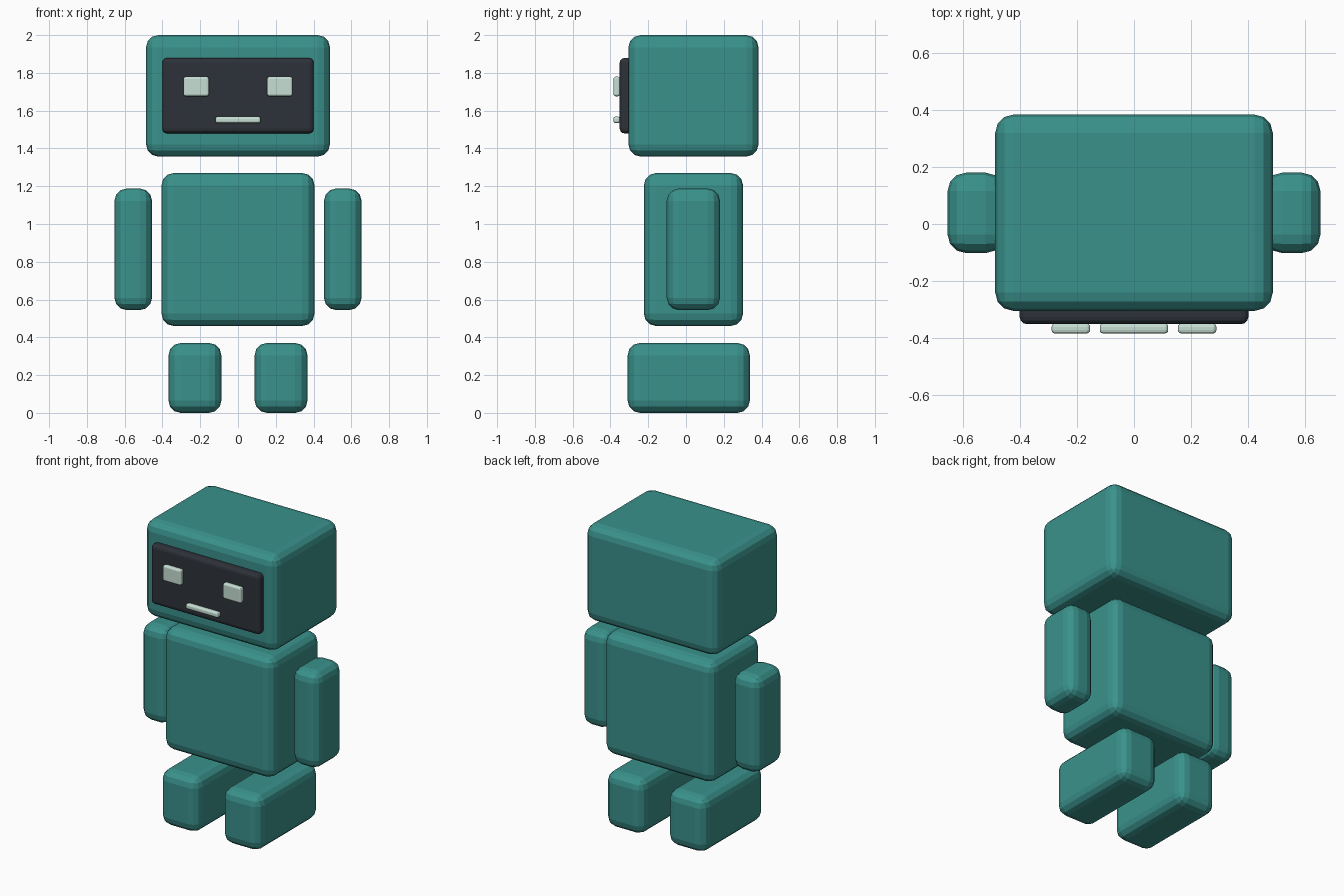
import bpy
import bmesh

if "Cube" in bpy.data.objects:
    bpy.data.objects.remove(bpy.data.objects["Cube"])


def make_material(name, color):
    mat = bpy.data.materials.new(name)
    mat.diffuse_color = (*color, 1.0)
    mat.use_nodes = True
    mat.node_tree.nodes["Principled BSDF"].inputs["Base Color"].default_value = mat.diffuse_color
    return mat


teal = make_material("teal", (0.042, 0.285, 0.260))
charcoal = make_material("charcoal", (0.026, 0.032, 0.041))
pale_mint = make_material("pale mint", (0.57, 0.74, 0.66))


def rounded_box(name, x, y, z, mat, radius=0.065, segments=3):
    """Box spanning the given (min, max) ranges, with bevelled edges."""
    bm = bmesh.new()
    bmesh.ops.create_cube(bm, size=1.0)
    for v in bm.verts:
        for axis, (lo, hi) in enumerate((x, y, z)):
            v.co[axis] = hi if v.co[axis] > 0 else lo
    bmesh.ops.bevel(bm, geom=bm.edges[:], offset=radius, segments=segments,
                    profile=0.5, affect='EDGES', clamp_overlap=True)
    mesh = bpy.data.meshes.new(name)
    bm.to_mesh(mesh)
    bm.free()
    mesh.materials.append(mat)
    obj = bpy.data.objects.new(name, mesh)
    bpy.context.collection.objects.link(obj)
    return obj


def mirrored_pair(name, x, *args, **kwargs):
    rounded_box("right_" + name, x, *args, **kwargs)
    rounded_box("left_" + name, (-x[1], -x[0]), *args, **kwargs)


# Head and torso
rounded_box("head", (-0.487, 0.487), (-0.305, 0.384), (1.357, 2.0), teal)
rounded_box("torso", (-0.405, 0.405), (-0.223, 0.302), (0.46, 1.27), teal)

# Arms and feet
mirrored_pair("arm", (0.455, 0.654), (-0.102, 0.18), (0.544, 1.188), teal)
mirrored_pair("foot", (0.088, 0.368), (-0.309, 0.338), (0.0, 0.37), teal)

# Face screen, eyes and mouth
rounded_box("face_screen", (-0.401, 0.401), (-0.351, -0.27), (1.48, 1.879),
            charcoal, radius=0.025)
mirrored_pair("eye", (0.154, 0.289), (-0.384, -0.349), (1.676, 1.78),
              pale_mint, radius=0.012)
rounded_box("mouth", (-0.12, 0.12), (-0.384, -0.349), (1.534, 1.569),
            pale_mint, radius=0.012)
